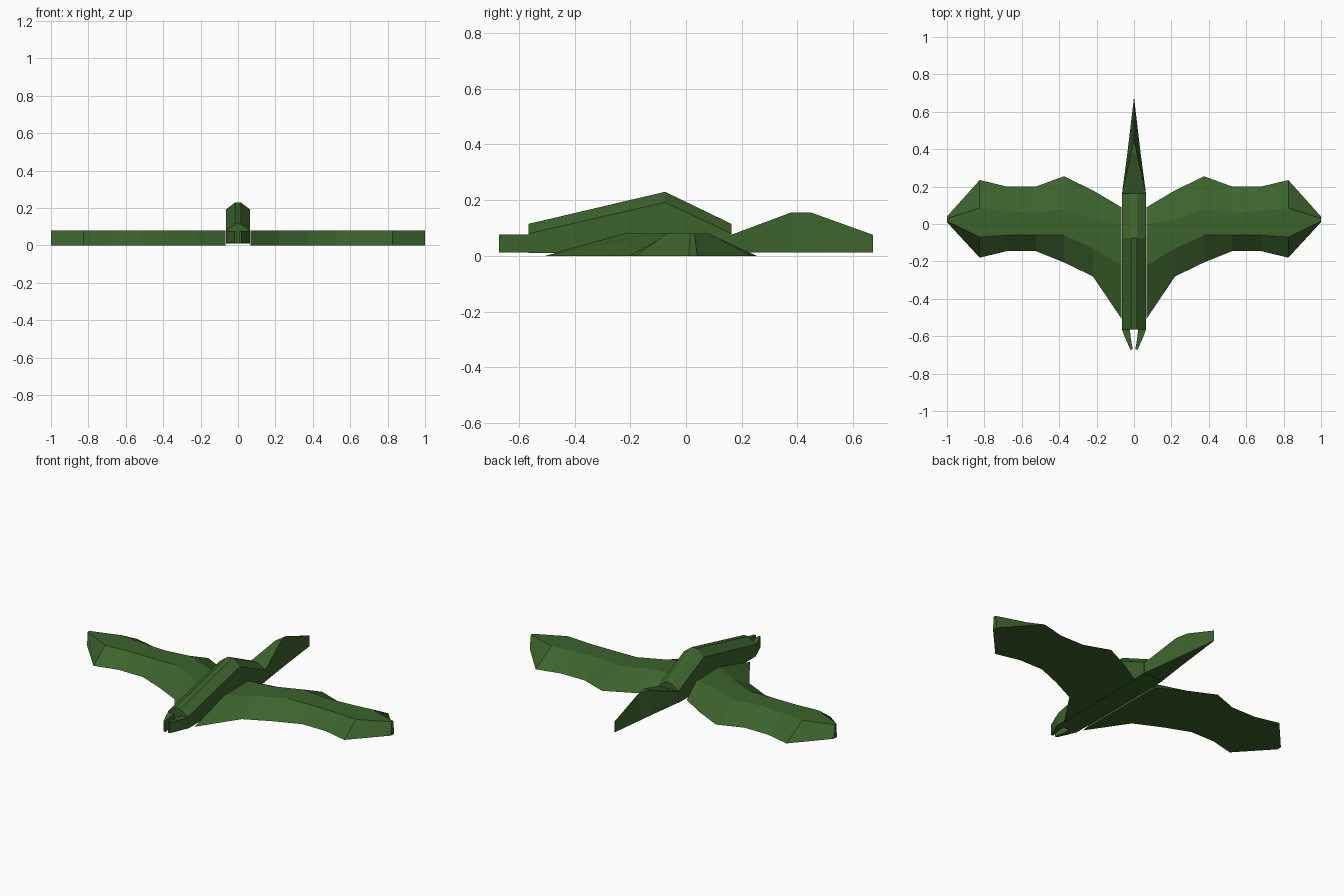
import bpy, bmesh

if "Cube" in bpy.data.objects:
    bpy.data.objects.remove(bpy.data.objects["Cube"])

mat = bpy.data.materials.new("dark_green")
mat.diffuse_color = (0.045, 0.125, 0.025, 1)
mat.use_nodes = True
mat.node_tree.nodes["Principled BSDF"].inputs["Base Color"].default_value = mat.diffuse_color


def loft(name, sections, mirror=False):
    """Skin a chain of equal-length closed sections, cap both ends."""
    bm = bmesh.new()
    rings = [[bm.verts.new(p) for p in s] for s in sections]
    for a, b in zip(rings, rings[1:]):
        for i in range(len(a)):
            j = (i + 1) % len(a)
            bm.faces.new((a[i], a[j], b[j], b[i]))
    bm.faces.new(rings[0])
    bm.faces.new(rings[-1])
    bmesh.ops.remove_doubles(bm, verts=bm.verts, dist=0.0002)
    if mirror:
        geo = bmesh.ops.duplicate(bm, geom=bm.verts[:] + bm.edges[:] + bm.faces[:])["geom"]
        for v in geo:
            if isinstance(v, bmesh.types.BMVert):
                v.co.x *= -1
    bmesh.ops.recalc_face_normals(bm, faces=bm.faces)
    me = bpy.data.meshes.new(name)
    bm.to_mesh(me)
    bm.free()
    me.materials.append(mat)
    ob = bpy.data.objects.new(name, me)
    bpy.context.collection.objects.link(ob)
    return ob


# Wings: x, front edge, front ridge, rear ridge, rear edge
wing = [
    (0.068, -0.505, -0.22, 0.0, 0.09),
    (0.22, -0.28, -0.13, 0.02, 0.18),
    (0.375, -0.205, -0.06, 0.08, 0.255),
    (0.525, -0.145, -0.06, 0.06, 0.2),
    (0.68, -0.145, -0.06, 0.07, 0.2),
    (0.825, -0.18, -0.07, 0.085, 0.235),
    (1.0, 0.01, 0.015, 0.03, 0.04),
]
loft("wings", [[(x, a, 0), (x, b, 0.08), (x, c, 0.08), (x, d, 0)]
               for x, a, b, c, d in wing], mirror=True)

# Body: house-shaped section with a hump; y, shoulder height, top height
body = [(-0.565, 0.08, 0.115), (-0.075, 0.192, 0.23), (0.163, 0.08, 0.115)]
loft("body", [[(-0.065, y, 0.01), (0.065, y, 0.01), (0.065, y, s),
               (0.015, y, t), (-0.015, y, t), (-0.065, y, s)]
              for y, s, t in body])

# Tail: tapered blade; y, bottom half width, top half width, top height
tail = [(0.163, 0.064, 0.064, 0.076), (0.375, 0.036, 0.016, 0.155),
        (0.45, 0.027, 0.001, 0.155), (0.67, 0.001, 0.0005, 0.076)]
loft("tail", [[(-w, y, 0.012), (w, y, 0.012), (u, y, h), (-u, y, h)]
              for y, w, u, h in tail])

# Twin beak prongs: y, inner x, outer x
beak = [(-0.565, 0.021, 0.064), (-0.6, 0.019, 0.051), (-0.67, 0.007, 0.02)]
loft("beak_prongs", [[(a, y, 0.012), (b, y, 0.012), (b, y, 0.076), (a, y, 0.076)]
                     for y, a, b in beak], mirror=True)
